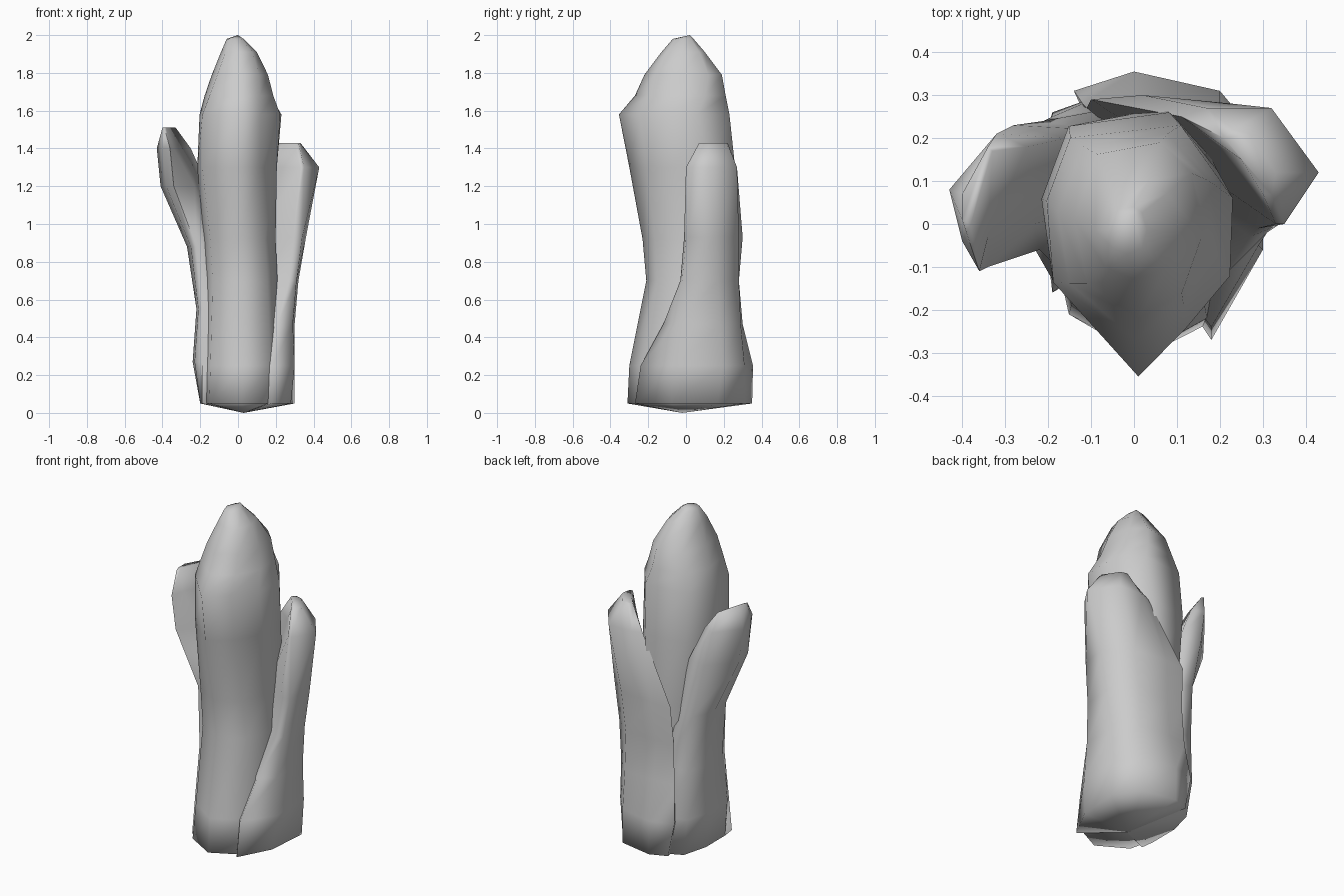
import bpy, bmesh, math

FOOT = (0.03, -0.02, 0.0)


def loft(name, rings, top=None):
    """Skin a stack of (z, [(x, y), ...]) rings, closed to a low foot point."""
    bm = bmesh.new()
    loops = [[bm.verts.new((x, y, z)) for x, y in pts] for z, pts in rings]
    n = len(loops[0])
    foot = bm.verts.new(FOOT)
    for i in range(n):
        j = (i + 1) % n
        bm.faces.new((loops[0][j], loops[0][i], foot))
        for a, b in zip(loops, loops[1:]):
            bm.faces.new((a[i], a[j], b[j], b[i]))
    if top:
        tip = bm.verts.new(top)
        for i in range(n):
            bm.faces.new((loops[-1][i], loops[-1][(i + 1) % n], tip))
    else:
        bm.faces.new(loops[-1])
    bmesh.ops.recalc_face_normals(bm, faces=bm.faces)
    me = bpy.data.meshes.new(name)
    bm.to_mesh(me)
    bm.free()
    ob = bpy.data.objects.new(name, me)
    bpy.context.collection.objects.link(ob)
    bpy.ops.object.select_all(action='DESELECT')
    ob.select_set(True)
    bpy.context.view_layer.objects.active = ob
    bpy.ops.object.shade_smooth_by_angle(angle=math.radians(95))
    return ob


def section(x0, x1, y0, y1, point):
    """Eight-sided ring; point = 0 gives an oval, 1 a wedge-shaped front."""
    cx, cy, rx, ry = (x0 + x1) / 2, (y0 + y1) / 2, (x1 - x0) / 2, (y1 - y0) / 2
    oval = [(0, -1), (.75, -.75), (1, 0), (.75, .75), (.3, 1), (-.6, .85), (-1, 0), (-.75, -.75)]
    wedge = [(0, -1), (.5, -.62), (.97, -.2), (1, .42), (.45, 1), (-.72, .9), (-.97, .4), (-.9, -.25)]
    return [(cx + rx * (a + (c - a) * point), cy + ry * (b + (d - b) * point))
            for (a, b), (c, d) in zip(oval, wedge)]


# Central column: z, x range, y range, front wedge amount
column = [
    (0.05, -0.20, 0.24, -0.31, 0.26, 0.2),
    (0.25, -0.19, 0.24, -0.30, 0.26, 0.3),
    (0.70, -0.18, 0.21, -0.21, 0.26, 0.1),
    (0.92, -0.19, 0.20, -0.23, 0.27, 0.2),
    (1.30, -0.22, 0.21, -0.30, 0.26, 0.7),
    (1.58, -0.21, 0.23, -0.355, 0.23, 1),
    (1.68, -0.18, 0.19, -0.27, 0.21, 0.6),
    (1.79, -0.14, 0.16, -0.22, 0.19, 0.3),
    (1.91, -0.09, 0.10, -0.13, 0.10, 0),
    (1.98, -0.06, 0.03, -0.07, 0.04, 0),
]
loft("central_column", [(z, section(*r)) for z, *r in column], top=(0.0, 0.02, 2.0))

# Right lobe, which wraps round the back of the lower body
loft("right_lobe", [
    (0.05, [(.18, -.27), (.28, -.08), (.30, .17), (.2, .31), (0, .35), (-.1, .31), (0, 0)]),
    (0.25, [(.18, -.24), (.30, -.06), (.30, .19), (.2, .31), (0, .355), (-.14, .31), (0, 0)]),
    (0.47, [(.21, -.12), (.29, -.05), (.30, .18), (.2, .29), (0, .30), (-.12, .28), (0, .05)]),
    (0.70, [(.27, -.03), (.31, -.02), (.32, .17), (.2, .28), (0, .28), (-.11, .27), (.1, .1)]),
    (0.93, [(.29, -.01), (.34, 0), (.36, .16), (.23, .28), (.02, .3), (-.10, .29), (.1, .16)]),
    (1.30, [(.33, 0), (.35, 0), (.43, .12), (.32, .27), (.17, .27), (.11, .25), (.2, .18)]),
    (1.43, [(.30, .07), (.32, .07), (.33, .12), (.27, .21), (.23, .22), (.21, .2), (.25, .15)]),
])

# Left lobe, leaning outwards to a thin ridge
loft("left_lobe", [
    (0.05, [(-.2, .1), (-.2, -.08), (-.19, -.16), (0, 0), (-.05, .3), (-.16, .25)]),
    (0.27, [(-.24, .1), (-.23, -.06), (-.19, -.13), (0, 0), (-.05, .31), (-.19, .26)]),
    (0.55, [(-.22, .1), (-.21, -.04), (-.19, -.09), (0, 0), (-.05, .27), (-.19, .25)]),
    (0.88, [(-.27, .12), (-.25, -.02), (-.22, -.06), (-.1, .05), (-.1, .22), (-.21, .24)]),
    (1.20, [(-.41, .09), (-.38, -.04), (-.34, -.10), (-.23, 0), (-.16, .2), (-.28, .23)]),
    (1.40, [(-.43, .08), (-.4, -.04), (-.36, -.11), (-.34, -.03), (-.25, .18), (-.32, .21)]),
    (1.51, [(-.40, .07), (-.4, .01), (-.39, -.02), (-.38, 0), (-.33, .17), (-.34, .18)]),
])
